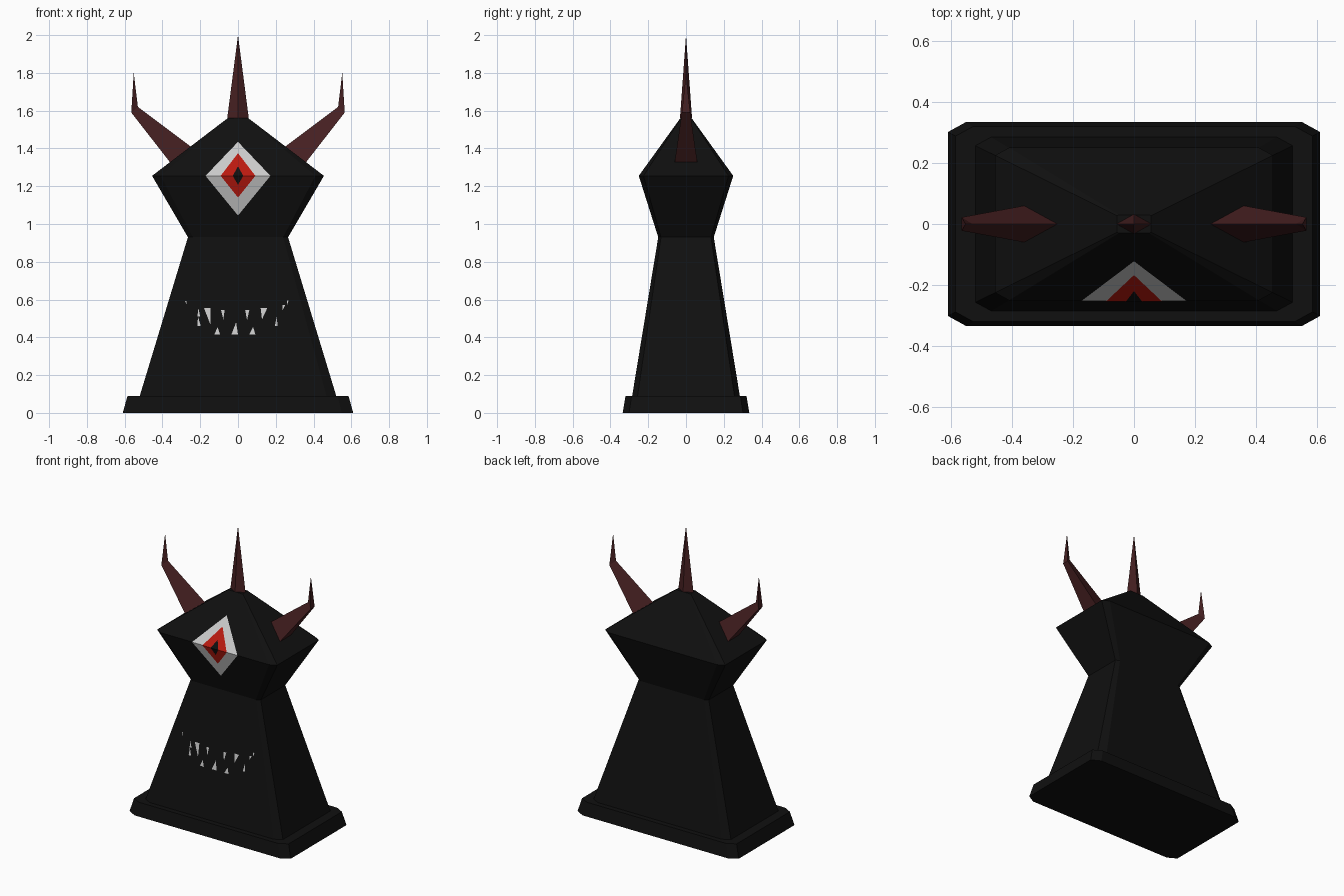
import bpy, bmesh

if "Cube" in bpy.data.objects:
    bpy.data.objects.remove(bpy.data.objects["Cube"])


def material(name, rgb):
    m = bpy.data.materials.new(name)
    m.diffuse_color = (*rgb, 1)
    m.use_nodes = True
    m.node_tree.nodes["Principled BSDF"].inputs["Base Color"].default_value = m.diffuse_color
    return m


BLACK = material("charcoal", (0.005, 0.005, 0.005))
HORN = material("dark_red", (0.06, 0.014, 0.015))
WHITE = material("pale_grey", (0.7, 0.7, 0.7))
RED = material("red", (0.5, 0.01, 0.005))


def finish(bm, name, mat):
    mesh = bpy.data.meshes.new(name)
    bm.to_mesh(mesh)
    bm.free()
    mesh.materials.append(mat)
    obj = bpy.data.objects.new(name, mesh)
    bpy.context.collection.objects.link(obj)
    return obj


def loft(name, rings, mat, cap_start=False, cap_end=False, tip=None):
    bm = bmesh.new()
    loops = [[bm.verts.new(p) for p in ring] for ring in rings]
    for a, b in zip(loops, loops[1:]):
        for i in range(len(a)):
            j = (i + 1) % len(a)
            bm.faces.new((a[i], a[j], b[j], b[i]))
    if cap_start:
        bm.faces.new(loops[0][::-1])
    if cap_end:
        bm.faces.new(loops[-1])
    if tip:
        t, last = bm.verts.new(tip), loops[-1]
        for i in range(len(last)):
            bm.faces.new((last[i], last[(i + 1) % len(last)], t))
    bmesh.ops.recalc_face_normals(bm, faces=bm.faces)
    return finish(bm, name, mat)


def octagon(hx, hy, z, k=0.1):
    # rectangle with clipped corners, counter-clockwise
    cx, cy = hx * (1 - k), hy * (1 - k)
    return [(hx, -cy, z), (hx, cy, z), (cx, hy, z), (-cx, hy, z),
            (-hx, cy, z), (-hx, -cy, z), (-cx, -hy, z), (cx, -hy, z)]


# plinth, then tapering body with flared head
foot = octagon(0.52, 0.285, 0.09)
loft("plinth", [octagon(0.61, 0.335, 0), octagon(0.585, 0.32, 0.09), foot],
     BLACK, cap_start=True)
PROFILE = [(0.09, 0.52, 0.285), (0.93, 0.265, 0.147),
           (1.255, 0.455, 0.25), (1.56, 0.055, 0.03)]
loft("body", [octagon(x, y, z) for z, x, y in PROFILE], BLACK, cap_end=True)

# centre spike
loft("centre_spike", [[(0.057, 0, 1.56), (0, 0.032, 1.56),
                       (-0.057, 0, 1.56), (0, -0.032, 1.56)]],
     HORN, tip=(0, 0, 2.0))

# bent side horns, three-sided
for s, side in ((1, "right"), (-1, "left")):
    loft(side + "_horn",
         [[(s * 0.25, 0, 1.41), (s * 0.36, -0.06, 1.327), (s * 0.36, 0.06, 1.327)],
          [(s * 0.53, 0, 1.62), (s * 0.565, -0.022, 1.59), (s * 0.565, 0.022, 1.59)]],
         HORN, tip=(s * 0.552, 0, 1.80))


def front_y(z):
    for (z0, _, y0), (z1, _, y1) in zip(PROFILE, PROFILE[1:]):
        if z <= z1:
            return -(y0 + (y1 - y0) * (z - z0) / (z1 - z0))


def decal(name, polys, mat, lift):
    # flat polygons given as (x, z), laid on the front surface
    bm = bmesh.new()
    for poly in polys:
        f = bm.faces.new([bm.verts.new((x, front_y(z) - lift, z)) for x, z in poly])
        f.normal_update()
        if f.normal.y > 0:
            f.normal_flip()
    return finish(bm, name, mat)


# eye: stacked diamonds folded over the brow edge
for name, w, lo, hi, mat, lift in (("eye_white", 0.172, 1.045, 1.435, WHITE, 0.002),
                                   ("iris", 0.092, 1.14, 1.375, RED, 0.004),
                                   ("pupil", 0.028, 1.208, 1.305, BLACK, 0.006)):
    decal(name, [[(-w, 1.255), (w, 1.255), (0, tip)] for tip in (lo, hi)], mat, lift)

# teeth: (left x, right x, base z, tip x, tip z)
TEETH = [(-0.18, -0.145, 0.555, -0.145, 0.465), (-0.09, -0.07, 0.545, -0.078, 0.495),
         (0.038, 0.06, 0.545, 0.048, 0.49), (0.12, 0.155, 0.555, 0.127, 0.495),
         (-0.125, -0.095, 0.415, -0.108, 0.455), (-0.035, 0.0, 0.415, -0.01, 0.48),
         (0.06, 0.092, 0.415, 0.08, 0.455), (-0.215, -0.197, 0.46, -0.212, 0.51),
         (0.195, 0.21, 0.46, 0.205, 0.51), (-0.215, -0.2, 0.51, -0.21, 0.555),
         (0.235, 0.25, 0.57, 0.235, 0.54), (-0.28, -0.272, 0.593, -0.272, 0.57),
         (0.258, 0.268, 0.595, 0.26, 0.572)]
decal("teeth", [[(a, z), (b, z), (tx, tz)] for a, b, z, tx, tz in TEETH], WHITE, 0.002)
